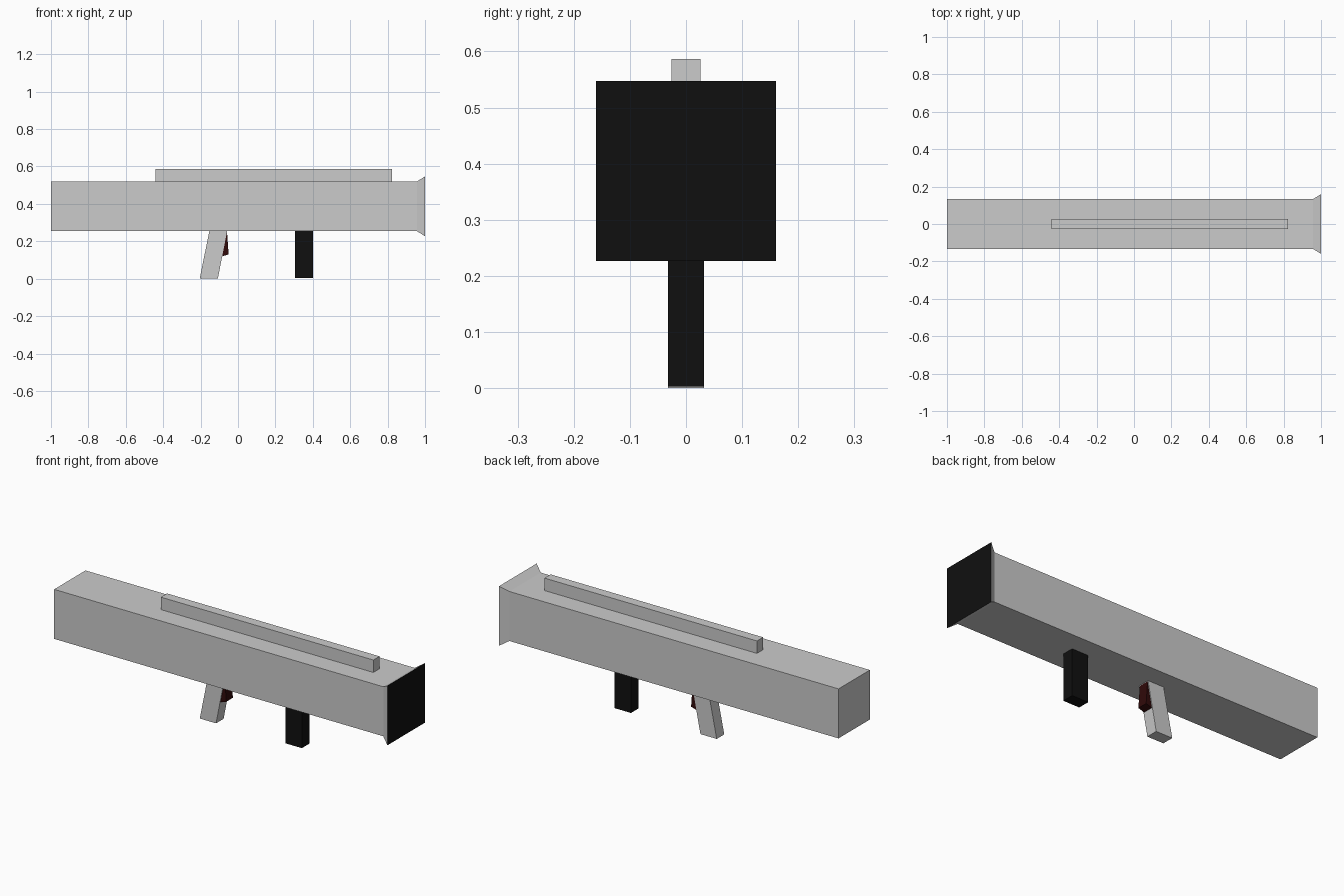
import bpy, bmesh

if "Cube" in bpy.data.objects:
    bpy.data.objects.remove(bpy.data.objects["Cube"])


def material(name, color):
    m = bpy.data.materials.new(name)
    m.diffuse_color = (*color, 1)
    m.use_nodes = True
    m.node_tree.nodes["Principled BSDF"].inputs["Base Color"].default_value = m.diffuse_color
    return m


black = material("black", (0.005, 0.005, 0.005))
dark_red = material("dark_red", (0.03, 0.003, 0.003))


def finish(name, bm, mat=None):
    bmesh.ops.recalc_face_normals(bm, faces=bm.faces[:])
    me = bpy.data.meshes.new(name)
    bm.to_mesh(me)
    bm.free()
    if mat:
        me.materials.append(mat)
    ob = bpy.data.objects.new(name, me)
    bpy.context.collection.objects.link(ob)
    return ob


def extruded(name, profile, half_y, mat=None):
    """Side profile in x/z, extruded symmetrically across y."""
    bm = bmesh.new()
    face = bm.faces.new([bm.verts.new((x, -half_y, z)) for x, z in profile])
    new = bmesh.ops.extrude_face_region(bm, geom=[face])["geom"]
    verts = [v for v in new if isinstance(v, bmesh.types.BMVert)]
    bmesh.ops.translate(bm, verts=verts, vec=(0, 2 * half_y, 0))
    return finish(name, bm, mat)


def block(name, x0, x1, z0, z1, half_y, mat=None):
    return extruded(name, [(x0, z0), (x1, z0), (x1, z1), (x0, z1)], half_y, mat)


# Square tube with flared muzzle
bm = bmesh.new()
zc = 0.387
rings = []
for x, h in [(-1, 0.133), (0.957, 0.133), (1, 0.16)]:
    rings.append([bm.verts.new((x, sy * h, zc + sz * h))
                  for sy, sz in [(-1, -1), (1, -1), (1, 1), (-1, 1)]])
for a, b in zip(rings, rings[1:]):
    for i in range(4):
        j = (i + 1) % 4
        bm.faces.new((a[i], a[j], b[j], b[i]))
bm.faces.new(rings[0])
muzzle_face = bm.faces.new(rings[-1])
muzzle_face.material_index = 1
tube = finish("tube", bm, material("grey", (0.8, 0.8, 0.8)))
tube.data.materials.append(black)

# Top rail
block("top_rail", -0.44, 0.823, 0.52, 0.587, 0.026)

# Front grip
block("front_grip", 0.305, 0.402, 0.003, 0.255, 0.032, black)

# Slanted rear grip
extruded("rear_grip", [(-0.205, 0), (-0.108, 0), (-0.058, 0.255), (-0.153, 0.255)], 0.032)

# Trigger
extruded("trigger", [(-0.09, 0.118), (-0.05, 0.13), (-0.059, 0.255), (-0.085, 0.255)],
         0.028, dark_red)
